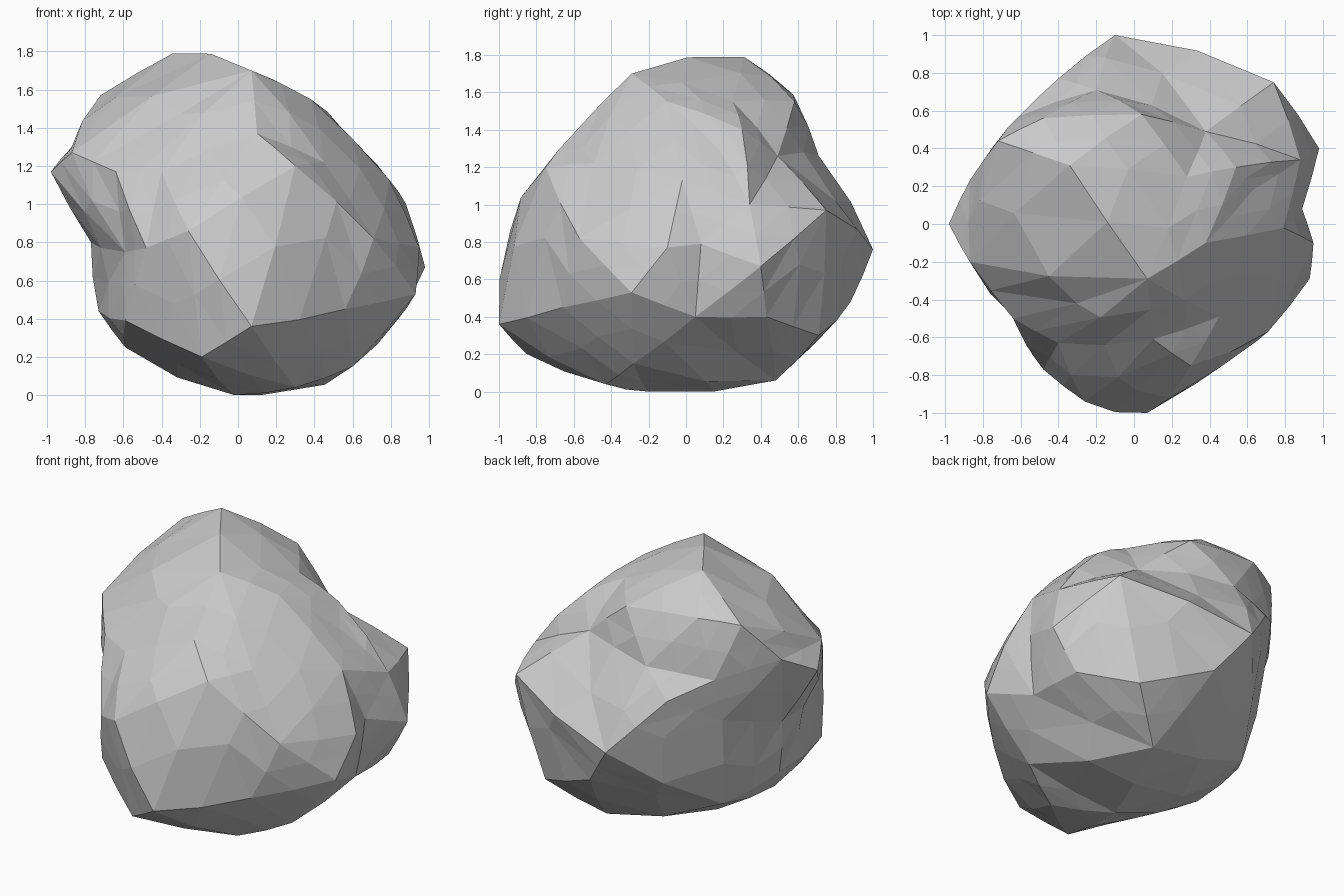
import bpy, bmesh, random
from mathutils import Vector

if "Cube" in bpy.data.objects:
    bpy.data.objects.remove(bpy.data.objects["Cube"])

random.seed(4)
CENTRE = Vector((0, 0, 0.85))

# Main corners of the boulder
CORNERS = [
    # crown
    (.07, -.29, 1.70), (-.34, .31, 1.79), (-.48, .56, 1.60),
    (.04, .58, 1.55), (-.72, .44, 1.57), (.38, -.10, 1.55), (.28, .25, 1.55),
    (.54, .30, 1.40), (.63, .18, 1.29),
    # front
    (.07, -1, .36), (-.26, -.94, .86),
    (.30, -.75, 1.20), (.10, -.61, 1.37), (-.40, -.63, 1.17), (-.64, -.50, 1.17),
    (-.59, -.50, .75), (-.48, -.77, .77), (-.59, -.60, .39), (-.19, -.85, .20),
    (.56, -.66, .45), (.71, -.57, .82), (.45, -.49, 1.22),
    # right
    (.93, -.29, .53), (.95, -.10, .77), (.89, .08, .79), (.79, -.02, 1.13),
    (.88, .34, 1.0), (.98, .40, .67), (.82, .43, .40), (.84, .05, .40),
    # back
    (.74, .75, .97), (.38, .49, 1.26), (-.10, 1, .76), (-.20, .71, 1.26),
    (-.40, .77, 1.10), (.10, .88, .48),
    # left
    (-.98, 0, 1.17), (-.87, -.20, 1.27), (-.87, .23, 1.30), (-.77, .08, .80),
    (-.73, .05, .44), (-.61, .57, 1.22), (-.62, .50, .93),
    # underside
    (-.02, -.20, 0), (.30, -.43, .04), (.25, .48, .06), (-.54, .38, .30),
    (.60, -.28, .15), (-.59, -.10, .25), (.55, .71, .30),
]

# Skin the corner directions to find which corners share a facet
hull = bmesh.new()
for c in CORNERS:
    hull.verts.new((Vector(c) - CENTRE).normalized())
tag = hull.verts.layers.int.new("corner")
for i, v in enumerate(hull.verts):
    v[tag] = i
bmesh.ops.convex_hull(hull, input=list(hull.verts))
bmesh.ops.triangulate(hull, faces=list(hull.faces))
facets = [[v[tag] for v in f.verts] for f in hull.faces]
hull.free()

# Rebuild with true corners, splitting every facet in four with rounded midpoints
bm = bmesh.new()
verts = [bm.verts.new(c) for c in CORNERS]
mids = {}


def middle(i, j):
    key = (min(i, j), max(i, j))
    if key not in mids:
        a, b = Vector(CORNERS[i]) - CENTRE, Vector(CORNERS[j]) - CENTRE
        chord = (a + b) / 2
        arc = chord.normalized() * (a.length + b.length) / 2
        p = CENTRE + chord.lerp(arc, random.uniform(0.2, 0.65))
        p.x = max(-.98, min(.98, p.x))
        p.y = max(-1, min(1, p.y))
        p.z = max(0, min(1.79, p.z))
        mids[key] = bm.verts.new(p)
    return mids[key]


for a, b, c in facets:
    ab, bc, ca = middle(a, b), middle(b, c), middle(c, a)
    for tri in ((verts[a], ab, ca), (verts[b], bc, ab), (verts[c], ca, bc), (ab, bc, ca)):
        bm.faces.new(tri)
bmesh.ops.recalc_face_normals(bm, faces=list(bm.faces))

mesh = bpy.data.meshes.new("boulder")
bm.to_mesh(mesh)
bm.free()
rock = bpy.data.objects.new("boulder", mesh)
bpy.context.collection.objects.link(rock)
